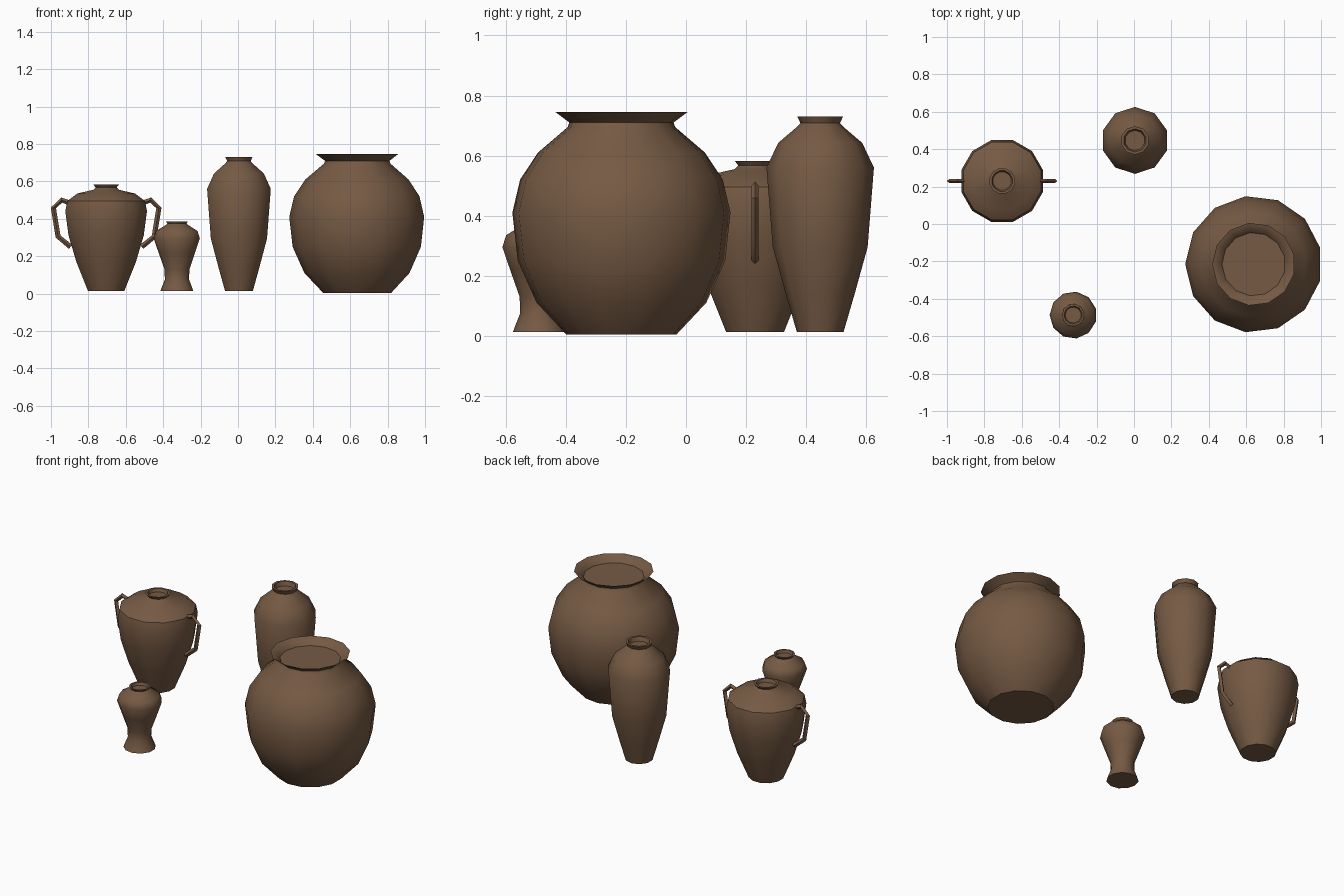
import bpy, bmesh, math
from mathutils import Vector

if "Cube" in bpy.data.objects:
    bpy.data.objects.remove(bpy.data.objects["Cube"])

clay = bpy.data.materials.new("brown clay")
clay.diffuse_color = (0.18, 0.102, 0.057, 1)
clay.use_nodes = True
clay.node_tree.nodes["Principled BSDF"].inputs["Base Color"].default_value = clay.diffuse_color


def finish(name, bm, angle):
    bmesh.ops.recalc_face_normals(bm, faces=bm.faces[:])
    me = bpy.data.meshes.new(name)
    bm.to_mesh(me)
    bm.free()
    me.materials.append(clay)
    ob = bpy.data.objects.new(name, me)
    bpy.context.collection.objects.link(ob)
    bpy.ops.object.select_all(action='DESELECT')
    ob.select_set(True)
    bpy.context.view_layer.objects.active = ob
    bpy.ops.object.shade_smooth_by_angle(angle=math.radians(angle))
    return ob


def pot(name, x, y, sides, profile):
    """Lathe (radius, height) points, closed at the base and inside the mouth."""
    bm = bmesh.new()
    rings = []
    for r, z in profile:
        rings.append([bm.verts.new((x + r * math.cos(2 * math.pi * (i + .5) / sides),
                                    y + r * math.sin(2 * math.pi * (i + .5) / sides), z))
                      for i in range(sides)])
    for a, b in zip(rings, rings[1:]):
        for i in range(sides):
            j = (i + 1) % sides
            bm.faces.new((a[i], a[j], b[j], b[i]))
    bm.faces.new(rings[0][::-1])
    bm.faces.new(rings[-1])
    return finish(name, bm, 42)


def handle(name, cx, cy, side, path, w, d):
    """Thin strap of diamond section swept along (offset, height) points."""
    bm = bmesh.new()
    pts = [Vector((p[0], p[1])) for p in path]
    rings = []
    for i, p in enumerate(pts):
        t = (pts[min(i + 1, len(pts) - 1)] - pts[max(i - 1, 0)]).normalized()
        n = Vector((-t.y, t.x))
        ring = []
        for a, b in ((1, 0), (0, 1), (-1, 0), (0, -1)):
            q = p + n * a * w
            ring.append(bm.verts.new((cx + side * q.x, cy + b * d, q.y)))
        rings.append(ring)
    for a, b in zip(rings, rings[1:]):
        for i in range(4):
            j = (i + 1) % 4
            bm.faces.new((a[i], a[j], b[j], b[i]))
    bm.faces.new(rings[0][::-1])
    bm.faces.new(rings[-1])
    return finish(name, bm, 30)


# big round storage jar with flared lip
pot("round_jar", 0.64, -0.215, 13,
    [(.185, .004), (.285, .11), (.348, .25), (.366, .41), (.34, .52), (.28, .61),
     (.18, .695), (.175, .71), (.222, .745), (.205, .74), (.175, .715), (.17, .708)])

# tall slim jar
pot("tall_jar", 0.005, 0.447, 10,
    [(.078, .013), (.115, .14), (.158, .295), (.179, .56), (.14, .642), (.078, .695),
     (.066, .708), (.076, .73), (.062, .73), (.054, .705)])

# two-handled amphora
pot("amphora", -0.705, 0.23, 12,
    [(.10, .013), (.165, .17), (.208, .31), (.226, .44), (.215, .495), (.16, .535),
     (.07, .555), (.058, .567), (.07, .582), (.057, .582), (.05, .563)])
for side, label in ((-1, "left"), (1, "right")):
    handle(label + "_amphora_handle", -0.705, 0.23, side,
           [(.17, .475), (.238, .50), (.282, .458), (.257, .305), (.19, .25)], .014, .011)

# small footed vase
pot("small_vase", -0.325, -0.487, 11,
    [(.09, .013), (.084, .03), (.066, .075), (.068, .13), (.10, .22), (.126, .295),
     (.113, .335), (.06, .367), (.052, .374), (.06, .386), (.049, .386), (.043, .37)])
